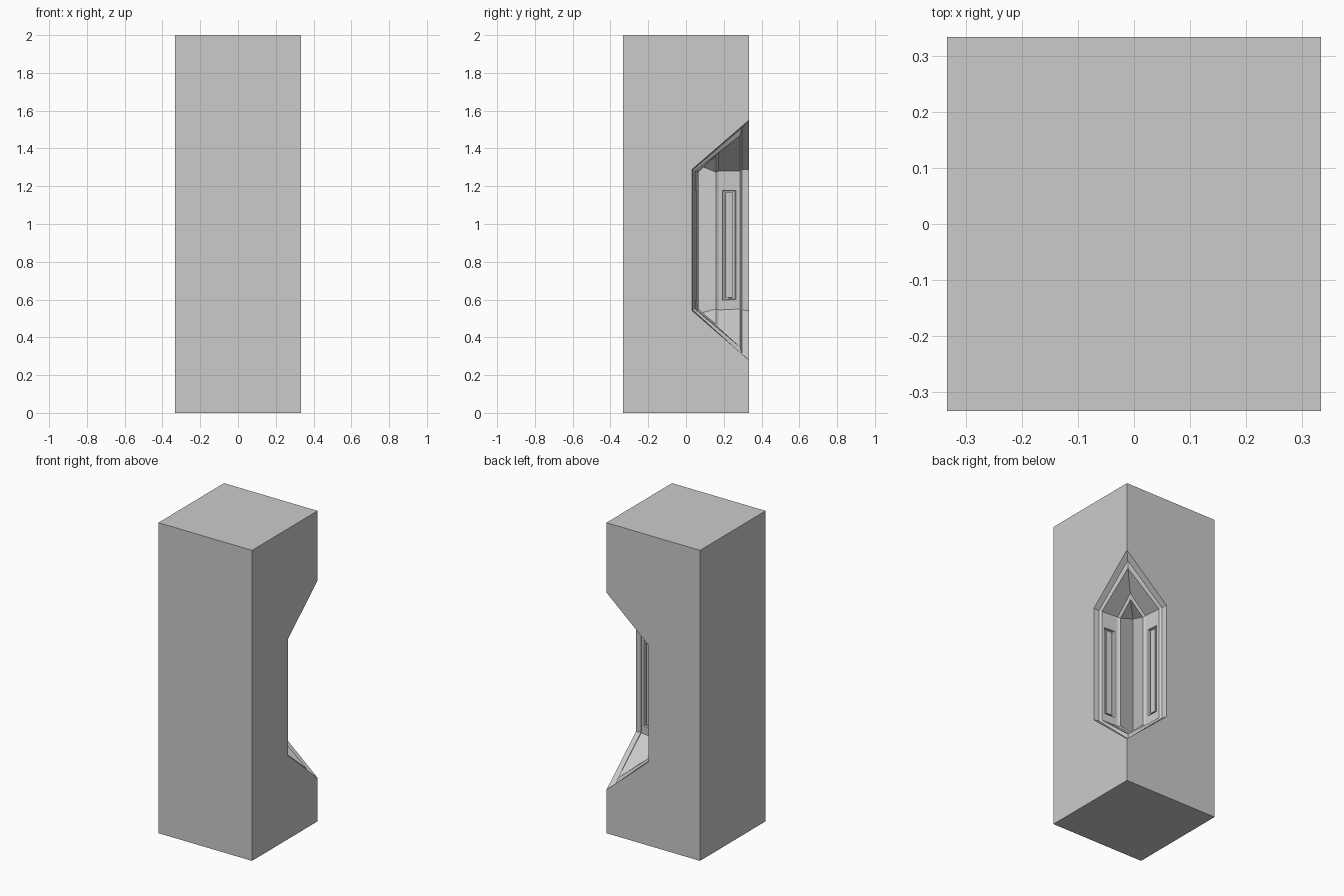
import bpy, bmesh
from mathutils import Vector

if "Cube" in bpy.data.objects:
    bpy.data.objects.remove(bpy.data.objects["Cube"])

H = 1 / 3          # half width of the pillar
bm = bmesh.new()


def face(*pts):
    bm.faces.new([bm.verts.new(p) for p in pts])


def ring(front, side, ridge, side_top, side_bot, low):
    # six-point pointed outline wrapped around the back right corner
    return [Vector(p) for p in (
        (front, front, ridge), (front, side, side_top), (front, side, side_bot),
        (front, front, low), (side, front, side_bot), (side, front, side_top))]


def panel_wall(a, b, c, d):
    # upright wall a-b top, d-c bottom, with a sunken two-step panel
    def at(u, v):
        return a.lerp(b, u).lerp(d.lerp(c, u), v)
    inward = (b - a).cross(d - a).normalized()
    if inward.x + inward.y > 0:
        inward = -inward
    loops = [[a, b, c, d]]
    for m, depth in ((0.0, 0.0), (0.04, 0.012), (0.14, 0.012), (0.15, 0.004)):
        lo, hi, t, k = .18 + m, .82 - m, .14 + m * .1, .93 - m * .1
        loops.append([at(u, v) + inward * depth
                      for u, v in ((lo, t), (hi, t), (hi, k), (lo, k))])
    for p, q in zip(loops, loops[1:]):
        for i in range(4):
            j = (i + 1) % 4
            face(p[i], p[j], q[j], q[i])
    face(*loops[-1])


# niche: opening, rim, ledge, panelled reveal, inner step
rings = [
    ring(H, .033, 1.55, 1.29, .54, .28),
    ring(.297, .036, 1.51, 1.287, .545, .31),
    ring(.285, .048, 1.467, 1.28, .55, .35),
    ring(.173, .058, 1.39, 1.28, .545, .45),
    ring(.158, .066, 1.36, 1.275, .55, .47),
]
for n, (p, q) in enumerate(zip(rings, rings[1:])):
    for i in range(6):
        j = (i + 1) % 6
        if n == 2 and i in (1, 4):
            top, bot = (1, 2) if i == 1 else (5, 4)
            panel_wall(p[top], q[top], q[bot], p[bot])
        else:
            face(p[i], p[j], q[j], q[i])

# back of the niche: two walls meeting at a vertical inner corner
r = rings[-1]
bt, bb = Vector((.045, .045, 1.32)), Vector((.045, .045, .52))
face(r[1], r[2], bb, bt)
face(r[5], bt, bb, r[4])
face(r[0], r[1], bt)
face(r[0], bt, r[5])
face(r[3], bb, r[2])
face(r[3], r[4], bb)

# outer faces of the pillar
o = rings[0]
face((H, -H, 0), (H, H, 0), o[3], o[2], o[1], o[0], (H, H, 2), (H, -H, 2))
face((-H, H, 0), (H, H, 0), o[3], o[4], o[5], o[0], (H, H, 2), (-H, H, 2))
face((-H, -H, 0), (H, -H, 0), (H, -H, 2), (-H, -H, 2))
face((-H, -H, 0), (-H, H, 0), (-H, H, 2), (-H, -H, 2))
for z in (0, 2):
    face((-H, -H, z), (H, -H, z), (H, H, z), (-H, H, z))

bmesh.ops.remove_doubles(bm, verts=bm.verts, dist=1e-5)
bmesh.ops.triangulate(bm, faces=[f for f in bm.faces if len(f.verts) > 4])
bmesh.ops.recalc_face_normals(bm, faces=bm.faces)
mesh = bpy.data.meshes.new("niche_pillar")
bm.to_mesh(mesh)
bm.free()
pillar = bpy.data.objects.new("niche_pillar", mesh)
bpy.context.collection.objects.link(pillar)
